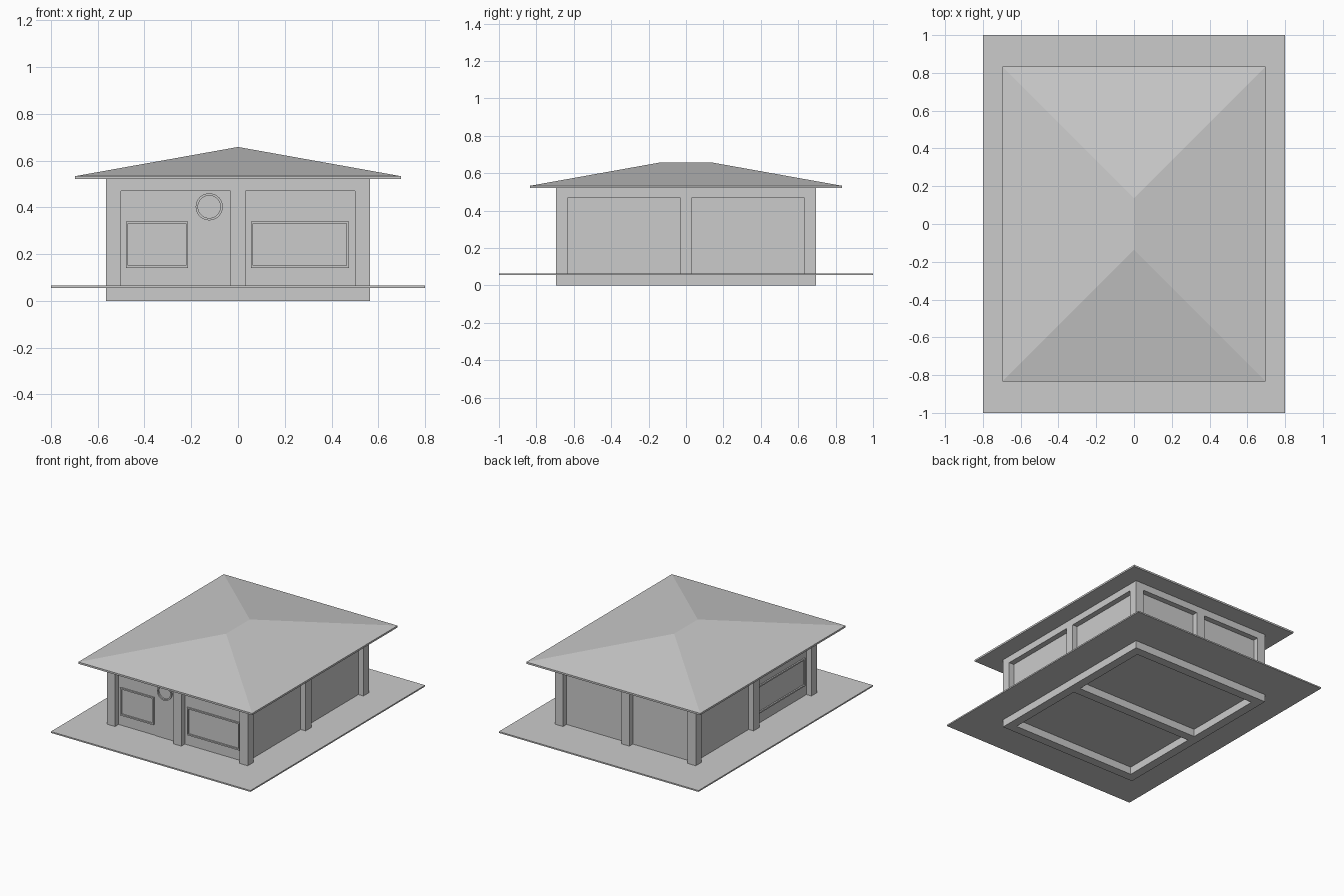
import bpy
import bmesh
import math
from mathutils import Vector

cube = bpy.data.objects.get("Cube")
if cube:
    bpy.data.objects.remove(cube, do_unlink=True)

grey = bpy.data.materials.new("plain grey")
grey.use_nodes = True
GREY = (0.6, 0.6, 0.6, 1)
grey.diffuse_color = GREY
grey.node_tree.nodes["Principled BSDF"].inputs["Base Color"].default_value = GREY


def finish(name, bm):
    bmesh.ops.recalc_face_normals(bm, faces=bm.faces)
    mesh = bpy.data.meshes.new(name)
    bm.to_mesh(mesh)
    bm.free()
    mesh.materials.append(grey)
    obj = bpy.data.objects.new(name, mesh)
    bpy.context.collection.objects.link(obj)
    return obj


def box(name, x, y, z):
    """Box from (low, high) pairs on each axis."""
    bm = bmesh.new()
    bmesh.ops.create_cube(bm, size=1)
    for v in bm.verts:
        v.co = Vector([(a + b) / 2 + c * (b - a) for c, (a, b) in zip(v.co, (x, y, z))])
    return finish(name, bm)


W, D = 0.565, 0.695          # half width and half depth of the walls
POST = 0.065                 # post and beam thickness
IN = 0.04                    # recess of the wall panels
FLOOR, HEAD, EAVE = 0.065, 0.47, 0.52


def ring(name, low, high):
    """Four beams around the outline of the house."""
    for s, side in ((1, "left"), (-1, "right")):
        box(f"{side}_{name}", sorted((s * W, s * (W - POST))), (-D, D), (low, high))
    for s, side in ((1, "back"), (-1, "front")):
        box(f"{side}_{name}", (POST - W, W - POST), sorted((s * D, s * (D - POST))), (low, high))


# Foundation beams and floor plate
ring("foundation_beam", 0, 0.055)
box("middle_foundation_beam", (POST - W, W - POST), (-POST / 2, POST / 2), (0, 0.055))
box("floor_plate", (-0.8, 0.8), (-1, 1), (0.055, FLOOR))

# Posts at the corners and mid-walls, with header beams above
h = POST / 2
for i in (-1, 0, 1):
    for j in (-1, 0, 1):
        if i or j:
            cx, cy = i * (W - h), j * (D - h)
            box("post", (cx - h, cx + h), (cy - h, cy + h), (FLOOR, HEAD))
ring("header_beam", HEAD, EAVE)

# Recessed wall panels
for s in (1, -1):
    box("side_wall_panel", sorted((s * (W - IN), s * (W - IN - 0.02))),
        (POST - D, D - POST), (FLOOR, HEAD))
    box("end_wall_panel", (POST - W, W - POST),
        sorted((s * (D - IN), s * (D - IN - 0.02))), (FLOOR, HEAD))


def window_frame(name, a, b, low, high, wall, along_x=True):
    """Thin raised frame on a wall plane that faces the negative direction."""
    t, out = 0.01, (wall - 0.01, wall)
    bars = [((a, a + t), (low, high)), ((b - t, b), (low, high)),
            ((a + t, b - t), (low, low + t)), ((a + t, b - t), (high - t, high))]
    for run, z in bars:
        if along_x:
            box(name, run, out, z)
        else:
            box(name, out, run, z)


front, right = IN - D, IN - W
window_frame("small_front_window_frame", -0.48, -0.213, 0.14, 0.34, front)
window_frame("large_front_window_frame", 0.055, 0.475, 0.14, 0.34, front)
window_frame("right_window_frame", -0.605, -0.055, 0.14, 0.34, right, False)

# Door slab with a round window
box("door", (-0.195, -h), (front - 0.004, front), (FLOOR, HEAD))
bm = bmesh.new()
n, loops = 32, []
for r, y in ((0.058, front), (0.058, front - 0.015), (0.048, front - 0.015), (0.048, front)):
    loops.append([bm.verts.new((-0.123 + r * math.cos(k * math.tau / n), y,
                                0.402 + r * math.sin(k * math.tau / n))) for k in range(n)])
for a, b in zip(loops, loops[1:] + loops[:1]):
    for k in range(n):
        m = (k + 1) % n
        bm.faces.new((a[k], a[m], b[m], b[k]))
finish("round_window_frame", bm)

# Hipped roof with a thin eave and a short ridge
bm = bmesh.new()
corners = ((-1, -1), (1, -1), (1, 1), (-1, 1))
low, high = [[bm.verts.new((0.697 * x, 0.833 * y, z)) for x, y in corners]
             for z in (EAVE, 0.533)]
r0, r1 = [bm.verts.new((0, y, 0.658)) for y in (-0.135, 0.135)]
bm.faces.new(low)
for k in range(4):
    m = (k + 1) % 4
    bm.faces.new((low[k], low[m], high[m], high[k]))
bm.faces.new((high[0], high[1], r0))
bm.faces.new((high[1], high[2], r1, r0))
bm.faces.new((high[2], high[3], r1))
bm.faces.new((high[3], high[0], r0, r1))
finish("hipped_roof", bm)
